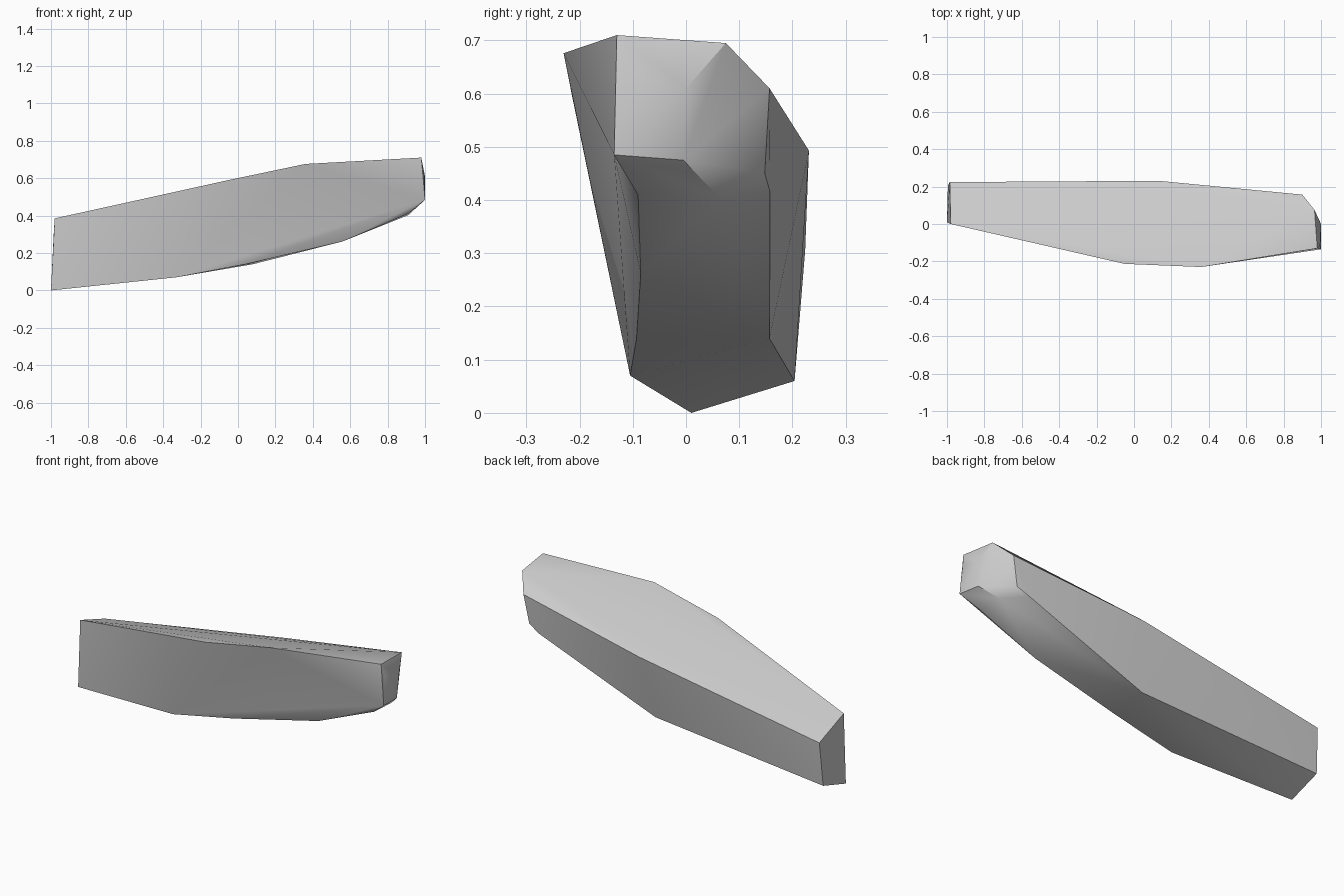
import bpy
import bmesh
import math

cube = bpy.data.objects.get("Cube")
if cube:
    bpy.data.objects.remove(cube, do_unlink=True)

# One plain stone grey
stone = bpy.data.materials.new("stone grey")
stone.use_nodes = True
grey = (0.6, 0.6, 0.6, 1)
stone.diffuse_color = grey
stone.node_tree.nodes["Principled BSDF"].inputs["Base Color"].default_value = grey

# Long edges of the shard, from the blunt end to the chipped tip
top_front_edge = [(-.98, 0, .385), (-.05, -.213, .59), (.36, -.23, .676), (.98, -.13, .71)]
top_back_edge = [(-.985, .224, .306), (.13, .231, .493), (.9, .157, .61)]
low_front_edge = [(-1, .01, 0), (-.33, -.105, .07), (.04, -.093, .14),
                  (.56, -.085, .262), (.91, -.09, .41)]
low_back_edge = [(-.995, .204, .06), (.08, .157, .14), (.37, .146, .262),
                 (.8, .158, .415), (.87, .148, .45)]
# Facet corners of the chipped tip
tip = [(1, -.135, .485), (.995, -.115, .635), (1, 0, .61),
       (.965, .075, .695), (.99, -.005, .475), (.91, .065, .402)]

# Skin the edges into a convex shard
bm = bmesh.new()
for point in top_front_edge + top_back_edge + low_front_edge + low_back_edge + tip:
    bm.verts.new(point)
hull = bmesh.ops.convex_hull(bm, input=bm.verts)
loose = {g for g in hull["geom_interior"] + hull["geom_unused"]
         if isinstance(g, bmesh.types.BMVert)}
bmesh.ops.delete(bm, geom=list(loose), context="VERTS")
bmesh.ops.recalc_face_normals(bm, faces=bm.faces)

mesh = bpy.data.meshes.new("stone_shard")
bm.to_mesh(mesh)
bm.free()
mesh.materials.append(stone)
shard = bpy.data.objects.new("stone_shard", mesh)
bpy.context.collection.objects.link(shard)

# Soft facets, crisp long edges
bpy.ops.object.select_all(action="DESELECT")
shard.select_set(True)
bpy.context.view_layer.objects.active = shard
bpy.ops.object.shade_smooth_by_angle(angle=math.radians(30))
